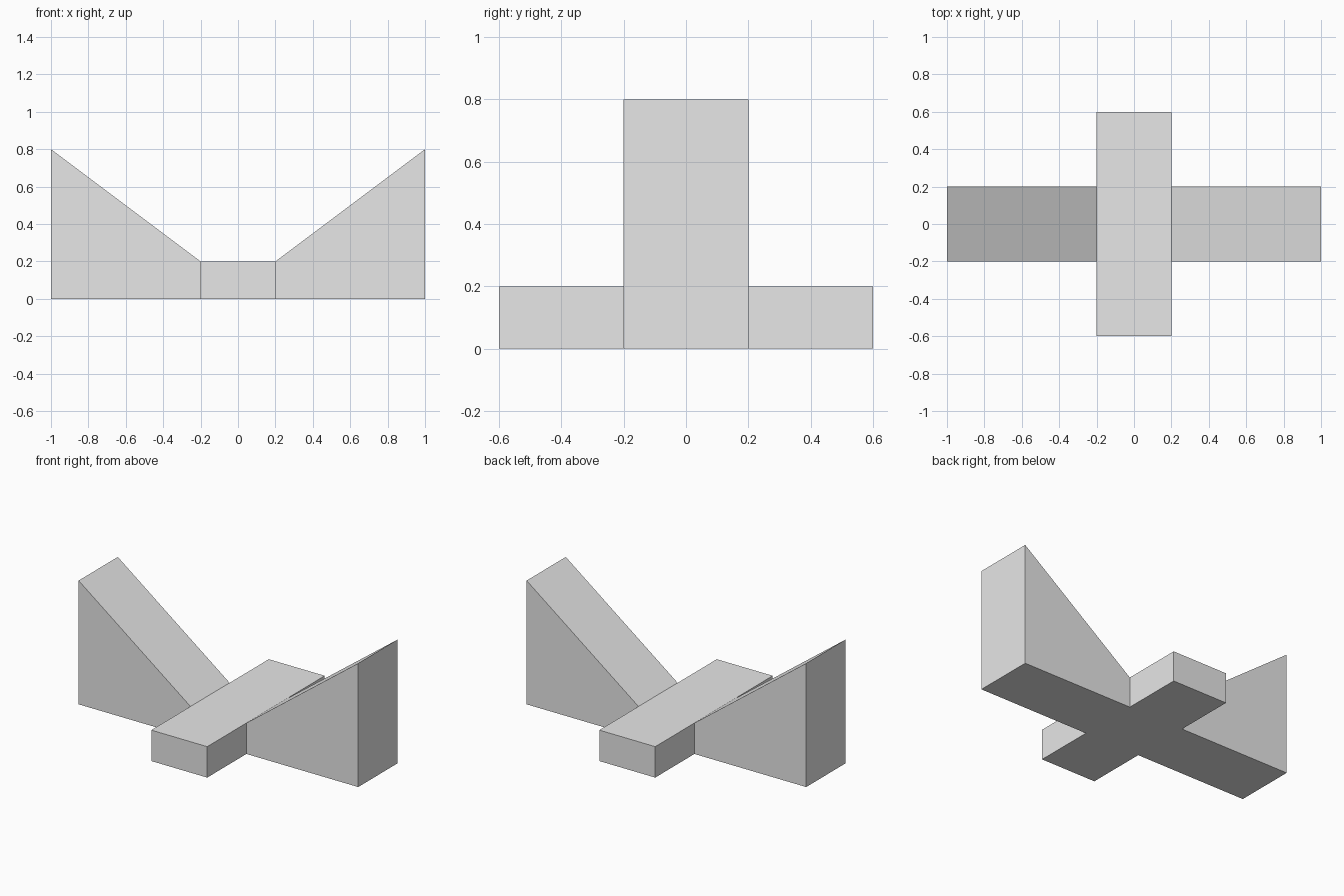
import bpy
import bmesh

if "Cube" in bpy.data.objects:
    bpy.data.objects.remove(bpy.data.objects["Cube"])

# Light grey surface
grey = bpy.data.materials.new("light_grey")
grey.diffuse_color = (0.8, 0.8, 0.8, 1.0)
grey.use_nodes = True
grey.node_tree.nodes["Principled BSDF"].inputs["Base Color"].default_value = grey.diffuse_color

bm = bmesh.new()

# Front outline: ramp, flat middle, ramp, as three quads
outline = [(-1.0, 0.8), (-0.2, 0.2), (0.2, 0.2), (1.0, 0.8)]
columns = [(bm.verts.new((x, -0.2, 0)), bm.verts.new((x, -0.2, z))) for x, z in outline]
for (low_a, high_a), (low_b, high_b) in zip(columns, columns[1:]):
    bm.faces.new((low_a, low_b, high_b, high_a))

# Thicken the outline into the two ramps and the middle block
front = bm.faces[:]
solid = bmesh.ops.extrude_face_region(bm, geom=front, use_keep_orig=True)
moved = [v for v in solid["geom"] if isinstance(v, bmesh.types.BMVert)]
bmesh.ops.translate(bm, verts=moved, vec=(0, 0.4, 0))
bmesh.ops.recalc_face_normals(bm, faces=bm.faces[:])

# Pull the front and back arms out of the middle block
middle = [f for f in bm.faces
          if abs(f.normal.y) > 0.9 and abs(f.calc_center_median().x) < 0.1]
for face in bmesh.ops.extrude_discrete_faces(bm, faces=middle)["faces"]:
    side = 1 if face.calc_center_median().y > 0 else -1
    bmesh.ops.translate(bm, verts=face.verts[:], vec=(0, 0.4 * side, 0))
bmesh.ops.recalc_face_normals(bm, faces=bm.faces[:])

mesh = bpy.data.meshes.new("cross_base_with_ramps")
bm.to_mesh(mesh)
bm.free()
mesh.materials.append(grey)
body = bpy.data.objects.new("cross_base_with_ramps", mesh)
bpy.context.collection.objects.link(body)
